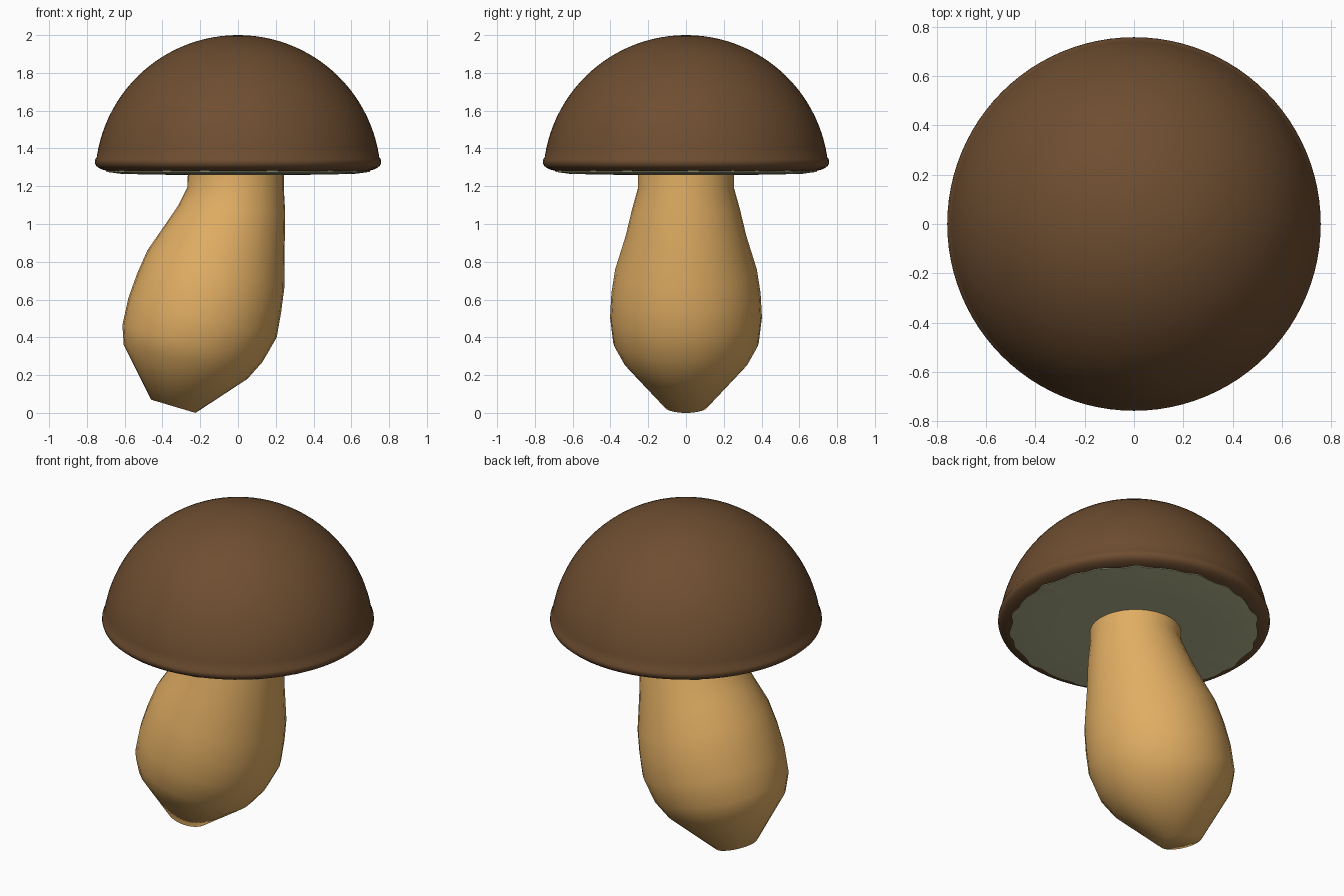
import bpy, bmesh, math

if "Cube" in bpy.data.objects:
    bpy.data.objects.remove(bpy.data.objects["Cube"])


def material(name, color):
    m = bpy.data.materials.new(name)
    m.diffuse_color = (*color, 1)
    m.use_nodes = True
    m.node_tree.nodes["Principled BSDF"].inputs["Base Color"].default_value = m.diffuse_color
    return m


BROWN = material("cap brown", (0.155, 0.075, 0.030))
TAN = material("stem tan", (0.75, 0.42, 0.125))
GREY = material("gill grey green", (0.48, 0.48, 0.29))


def loft(name, rings, mat, angle=60):
    """Skin a list of equal-length point rings and cap both ends."""
    bm = bmesh.new()
    rows = [[bm.verts.new(p) for p in ring] for ring in rings]
    n = len(rows[0])
    for a, b in zip(rows, rows[1:]):
        for i in range(n):
            j = (i + 1) % n
            bm.faces.new((a[i], a[j], b[j], b[i]))
    bm.faces.new(rows[0])
    bm.faces.new(rows[-1])
    bmesh.ops.recalc_face_normals(bm, faces=bm.faces[:])
    me = bpy.data.meshes.new(name)
    bm.to_mesh(me)
    bm.free()
    ob = bpy.data.objects.new(name, me)
    bpy.context.collection.objects.link(ob)
    me.materials.append(mat)
    bpy.ops.object.select_all(action='DESELECT')
    ob.select_set(True)
    bpy.context.view_layer.objects.active = ob
    bpy.ops.object.shade_smooth_by_angle(angle=math.radians(angle))
    return ob


def circle(r, z, n, wave=0.0):
    pts = []
    for i in range(n):
        t = 2 * math.pi * i / n
        q = r + wave * (math.sin(23 * t) + 0.6 * math.sin(14 * t + 1) + 0.4 * math.sin(37 * t))
        pts.append((q * math.cos(t), q * math.sin(t), z))
    return pts


# Cap: domed top with a rounded rim turning under
R, CZ = 0.756, 1.244
dome = []
for k in range(1, 25):
    a = math.radians(3.4 * k)
    dome.append((R * math.sin(a), CZ + R * math.cos(a)))
rim = [(0.757, 1.34), (0.758, 1.325), (0.752, 1.309), (0.738, 1.297),
       (0.718, 1.288), (0.695, 1.282), (0.66, 1.278), (0.60, 1.276)]
profile = [(0.003, 2.0)] + dome + rim
loft("cap", [circle(r, z, 96) for r, z in profile], BROWN)

# Gills: shallow disc with an irregular wavy edge
loft("gills", [circle(0.2, 1.26, 192), circle(0.45, 1.261, 192),
               circle(0.62, 1.266, 192, 0.002), circle(0.69, 1.276, 192, 0.006),
               circle(0.685, 1.292, 192, 0.006), circle(0.2, 1.30, 192)], GREY)

# Stem: tilted rings given as left end (x, z), right end (x, z), half depth in y
sections = [(-0.46, 0.07, -0.225, 0.0, 0.115),
            (-0.605, 0.36, 0.05, 0.18, 0.33),
            (-0.612, 0.465, 0.13, 0.27, 0.385),
            (-0.58, 0.61, 0.205, 0.40, 0.402),
            (-0.535, 0.735, 0.228, 0.53, 0.395),
            (-0.48, 0.86, 0.245, 0.66, 0.375),
            (-0.39, 0.99, 0.247, 0.88, 0.32),
            (-0.315, 1.10, 0.25, 1.06, 0.285),
            (-0.268, 1.195, 0.243, 1.18, 0.255),
            (-0.265, 1.285, 0.243, 1.285, 0.255)]
N = 32
stem = []
for lx, lz, rx, rz, w in sections:
    ring = []
    for i in range(N):
        t = 2 * math.pi * i / N
        c = (math.cos(t) + 1) / 2
        ring.append((lx + (rx - lx) * c, w * math.sin(t), lz + (rz - lz) * c))
    stem.append(ring)
loft("stem", stem, TAN)
